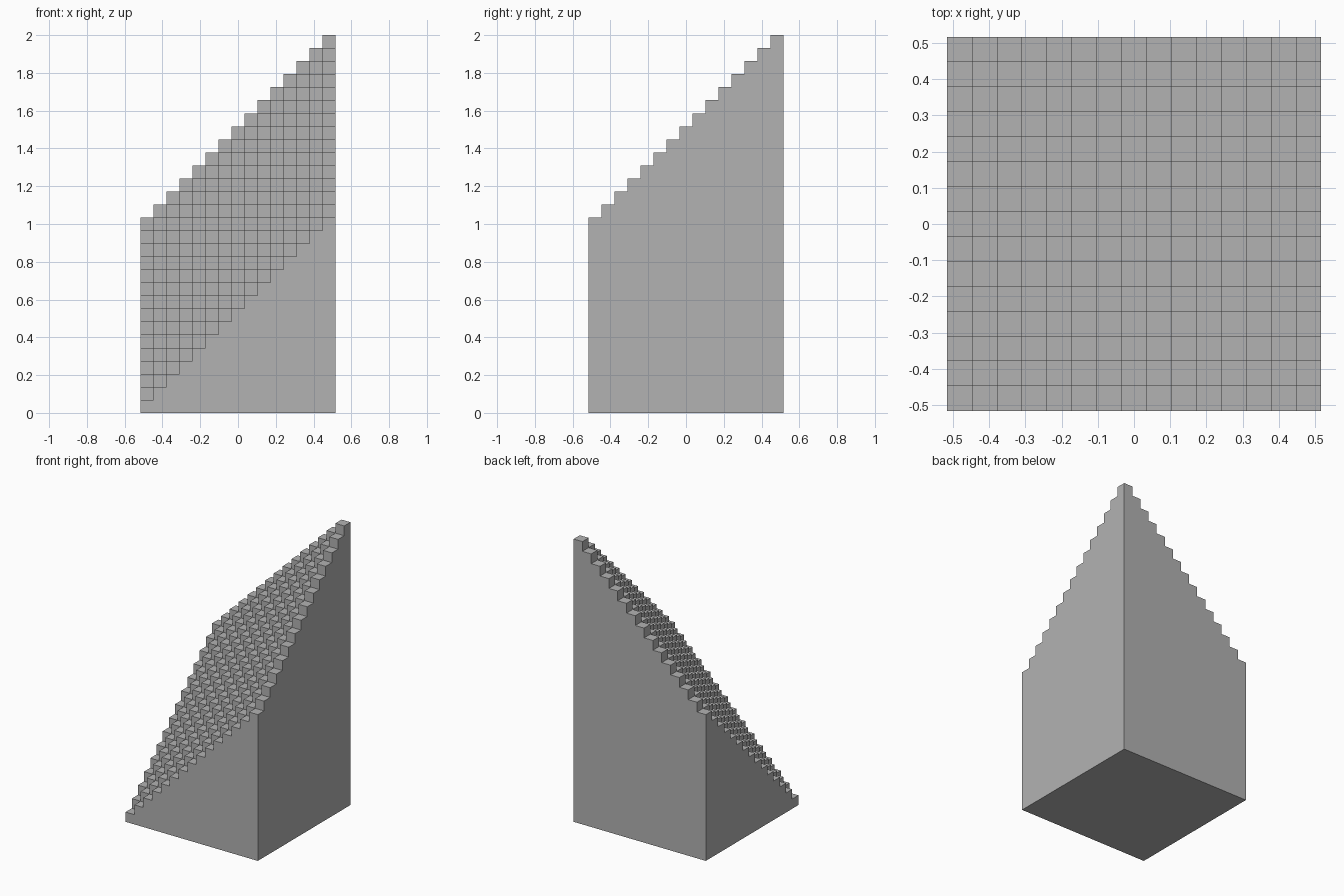
import bpy
import bmesh
from mathutils import Vector

cube = bpy.data.objects.get("Cube")
if cube:
    bpy.data.objects.remove(cube, do_unlink=True)

N = 15                   # columns along each side
STEP = 2 / (2 * N - 1)   # column width, also the rise between neighbours

grey = bpy.data.materials.new("plain grey")
grey.use_nodes = True
colour = (0.448, 0.448, 0.448, 1)
grey.diffuse_color = colour
grey.node_tree.nodes["Principled BSDF"].inputs["Base Color"].default_value = colour

bm = bmesh.new()


def face(points):
    """Add one face from points counted in steps."""
    centre = Vector((N / 2, N / 2, 0))
    bm.faces.new([bm.verts.new((Vector(p) - centre) * STEP) for p in points])


def stair_profile(start):
    """Stepped outline (distance, height), first column 'start' steps high."""
    outline = [(N, 0), (0, 0)]
    for k in range(N):
        outline += [(k, start + k), (k + 1, start + k)]
    return outline


# Column tops and the risers between neighbouring columns
for i in range(N):
    for j in range(N):
        h = i + j + 1
        face([(i, j, h), (i + 1, j, h), (i + 1, j + 1, h), (i, j + 1, h)])
        if i:
            face([(i, j, h - 1), (i, j, h), (i, j + 1, h), (i, j + 1, h - 1)])
        if j:
            face([(i, j, h - 1), (i + 1, j, h - 1), (i + 1, j, h), (i, j, h)])

# Four flat side walls: low pair at front and right, high pair opposite
for side, start in ((0, 1), (N, N)):
    profile = stair_profile(start)
    face([(side, d, h) for d, h in profile])
    face([(d, side, h) for d, h in profile])

# Flat base
face([(0, 0, 0), (0, N, 0), (N, N, 0), (N, 0, 0)])

bmesh.ops.remove_doubles(bm, verts=bm.verts[:], dist=STEP / 100)
bmesh.ops.recalc_face_normals(bm, faces=bm.faces[:])

mesh = bpy.data.meshes.new("stepped_block")
bm.to_mesh(mesh)
bm.free()
mesh.materials.append(grey)
block = bpy.data.objects.new("stepped_block", mesh)
bpy.context.collection.objects.link(block)
